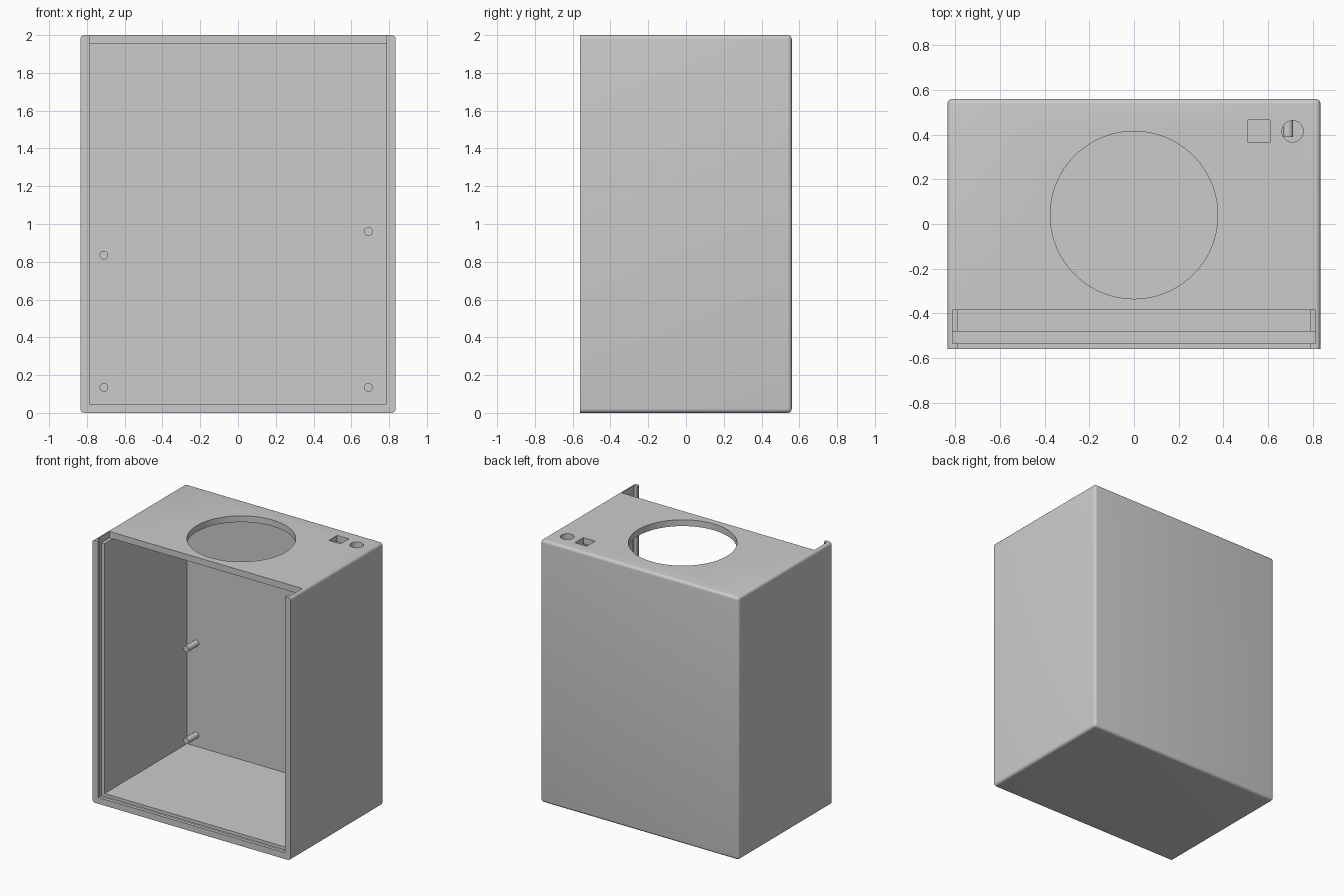
import bpy, bmesh, math
from mathutils import Matrix, Vector

default = bpy.data.objects.get("Cube")
if default:
    bpy.data.objects.remove(default, do_unlink=True)

# Overall sizes
W, D, H = 0.835, 0.56, 2.0
WALL = 0.048
INNER = W - WALL
SLOT = 0.812

grey = bpy.data.materials.new("plain grey")
grey.use_nodes = True
colour = (0.6, 0.6, 0.6, 1)
grey.diffuse_color = colour
grey.node_tree.nodes["Principled BSDF"].inputs["Base Color"].default_value = colour


def finish(name, bm):
    mesh = bpy.data.meshes.new(name)
    bm.to_mesh(mesh)
    bm.free()
    mesh.materials.append(grey)
    obj = bpy.data.objects.new(name, mesh)
    bpy.context.collection.objects.link(obj)
    return obj


def box(name, low, high, round_radius=0):
    low, high = Vector(low), Vector(high)
    bm = bmesh.new()
    bmesh.ops.create_cube(bm, size=1)
    bmesh.ops.scale(bm, vec=high - low, verts=bm.verts)
    bmesh.ops.translate(bm, vec=(low + high) / 2, verts=bm.verts)
    if round_radius:
        # Round every edge except those around the front opening
        edges = [e for e in bm.edges if max(v.co.y for v in e.verts) > 0]
        bmesh.ops.bevel(bm, geom=edges, offset=round_radius, segments=5,
                        profile=0.5, affect='EDGES')
    return finish(name, bm)


def cylinder(name, centre, radius, length, axis='Z', sides=32):
    bm = bmesh.new()
    turn = Matrix.Rotation(math.pi / 2, 4, 'X') if axis == 'Y' else Matrix()
    bmesh.ops.create_cone(bm, cap_ends=True, segments=sides, radius1=radius,
                          radius2=radius, depth=length,
                          matrix=Matrix.Translation(centre) @ turn)
    return finish(name, bm)


def smooth(obj):
    bpy.ops.object.select_all(action='DESELECT')
    obj.select_set(True)
    bpy.context.view_layer.objects.active = obj
    bpy.ops.object.shade_smooth_by_angle(angle=math.radians(35))


# Shell with rounded outer edges
cabinet = box("cabinet", (-W, -D, 0), (W, D, H), 0.022)

# Openings: cavity, sliding panel slot, top recess, front lip and top holes
cutters = [
    box("cavity_cutter", (-INNER, -1, WALL), (INNER, D - WALL, H - WALL)),
    box("recess_cutter", (-SLOT, -0.51, H - WALL), (SLOT, -0.385, 2.2)),
    box("slot_cutter", (-SLOT, -0.535, 0.025), (SLOT, -0.482, 2.3)),
    box("lip_cutter", (-INNER, -1.1, 1.8), (INNER, -0.5, 2.4)),
    box("square_hole_cutter", (0.51, 0.365, 1.85), (0.61, 0.465, 2.1)),
    cylinder("round_hole_cutter", (0.71, 0.415, H), 0.048, 0.3),
    cylinder("large_hole_cutter", (0, 0.04, H), 0.375, 0.3, sides=96),
]
for cutter in cutters:
    cutter.hide_render = True
    mod = cabinet.modifiers.new(cutter.name, 'BOOLEAN')
    mod.operation = 'DIFFERENCE'
    mod.solver = 'EXACT'
    mod.object = cutter

# Bake the cuts, then discard the cutters
bpy.context.view_layer.update()
evaluated = cabinet.evaluated_get(bpy.context.evaluated_depsgraph_get())
cut_mesh = bpy.data.meshes.new_from_object(evaluated)
cabinet.modifiers.clear()
cabinet.data = cut_mesh
for cutter in cutters:
    bpy.data.objects.remove(cutter, do_unlink=True)
smooth(cabinet)

# Mounting pegs on the inside of the back wall
pegs = {
    "upper_left_peg": (0.69, 0.96),
    "lower_left_peg": (0.69, 0.135),
    "upper_right_peg": (-0.71, 0.835),
    "lower_right_peg": (-0.71, 0.135),
}
for name, (x, z) in pegs.items():
    smooth(cylinder(name, (x, 0.455, z), 0.023, 0.13, 'Y'))
